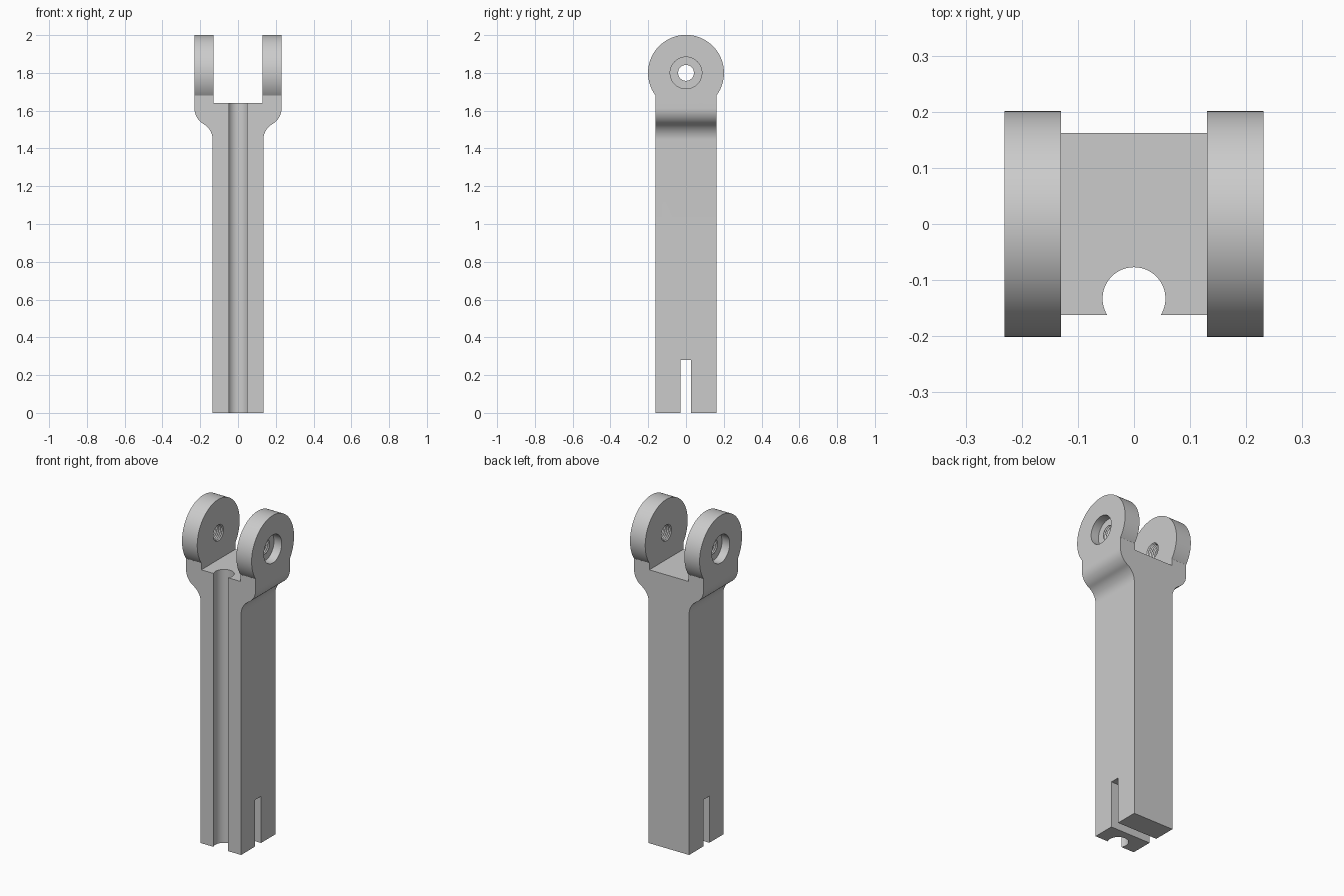
import bpy
import bmesh
from math import sin, cos, pi, sqrt, atan2, asin

cube = bpy.data.objects.get("Cube")
if cube:
    bpy.data.objects.remove(cube, do_unlink=True)

grey = bpy.data.materials.new("plain grey")
grey.use_nodes = True
COLOUR = (0.6, 0.6, 0.6, 1)
grey.diffuse_color = COLOUR
grey.node_tree.nodes["Principled BSDF"].inputs["Base Color"].default_value = COLOUR


def arc(cx, cy, r, start, end, steps):
    """Points along a circular arc, both ends included."""
    angles = [start + (end - start) * i / steps for i in range(steps + 1)]
    return [(cx + r * cos(a), cy + r * sin(a)) for a in angles]


def loft(name, rings):
    """Closed solid through a list of equal point rings."""
    bm = bmesh.new()
    loops = [[bm.verts.new(p) for p in ring] for ring in rings]
    n = len(loops[0])
    for a, b in zip(loops, loops[1:]):
        for i in range(n):
            j = (i + 1) % n
            bm.faces.new((a[i], a[j], b[j], b[i]))
    bm.faces.new(loops[0])
    bm.faces.new(loops[-1])
    bmesh.ops.recalc_face_normals(bm, faces=bm.faces)
    mesh = bpy.data.meshes.new(name)
    bm.to_mesh(mesh)
    bm.free()
    mesh.materials.append(grey)
    ob = bpy.data.objects.new(name, mesh)
    bpy.context.collection.objects.link(ob)
    return ob


def combine(target, tool, operation):
    """Apply a boolean and discard the helper."""
    tool.hide_render = True
    mod = target.modifiers.new(operation, 'BOOLEAN')
    mod.operation = operation
    mod.solver = 'EXACT'
    mod.object = tool
    bpy.context.view_layer.objects.active = target
    bpy.ops.object.modifier_apply(modifier=mod.name)
    bpy.data.objects.remove(tool, do_unlink=True)


# Front outline: slim shank, S-shaped shoulder, open fork
SHANK, FORK, GAP, FLOOR = 0.134, 0.231, 0.13, 1.64
BEND, START = 0.098, 1.445
run = SHANK + 2 * BEND - FORK
rise = sqrt((2 * BEND) ** 2 - run ** 2)
turn = atan2(rise, -run)
half = [(SHANK, 0)]
half += arc(SHANK + BEND, START, BEND, pi, turn, 14)
half += arc(FORK - BEND, START + rise, BEND, turn - pi, 0, 14)[1:]
half += [(FORK, 2.1), (GAP, 2.1), (GAP, FLOOR)]
outline = half + [(-x, z) for x, z in reversed(half)]
fork_arm = loft("fork_arm", [[(x, y, z) for x, z in outline] for y in (-0.3, 0.3)])

# Side outline: straight bar ending in a round eye
WIDTH, EYE, EYE_Z = 0.162, 0.201, 1.8
neck = asin(sqrt(1 - (WIDTH / EYE) ** 2))
side = [(-WIDTH, -0.1), (WIDTH, -0.1)] + arc(0, EYE_Z, EYE, -neck, pi + neck, 96)
combine(fork_arm, loft("side_shape", [[(x, y, z) for y, z in side] for x in (-0.3, 0.3)]),
        'INTERSECT')

# Round channel down the front
channel = arc(0, -0.133, 0.056, 0, 2 * pi, 64)[:-1]
combine(fork_arm, loft("channel_cutter", [[(x, y, z) for x, y in channel] for z in (-0.1, 1.8)]),
        'DIFFERENCE')

# Slot across the foot
slot = [(-0.03, -0.1), (0.027, -0.1), (0.027, 0.28), (-0.03, 0.28)]
combine(fork_arm, loft("slot_cutter", [[(x, y, z) for y, z in slot] for x in (-0.3, 0.3)]),
        'DIFFERENCE')

# Threaded bolt holes with a wide recess on the outside of each eye
bore = [(0.1, 0.042)]
bore += [(0.125 + 0.0055 * i, 0.049 if i % 2 else 0.042) for i in range(11)]
bore += [(0.1801, 0.084), (0.3, 0.084)]
for direction in (-1, 1):
    rings = [[(direction * x, y, z) for y, z in arc(0, EYE_Z, r, 0, 2 * pi, 48)[:-1]]
             for x, r in bore]
    combine(fork_arm, loft("bolt_hole_cutter", rings), 'DIFFERENCE')

# Smooth the curves, keep the corners crisp
bpy.ops.object.select_all(action='DESELECT')
fork_arm.select_set(True)
bpy.context.view_layer.objects.active = fork_arm
bpy.ops.object.shade_smooth_by_angle(angle=pi / 6)
